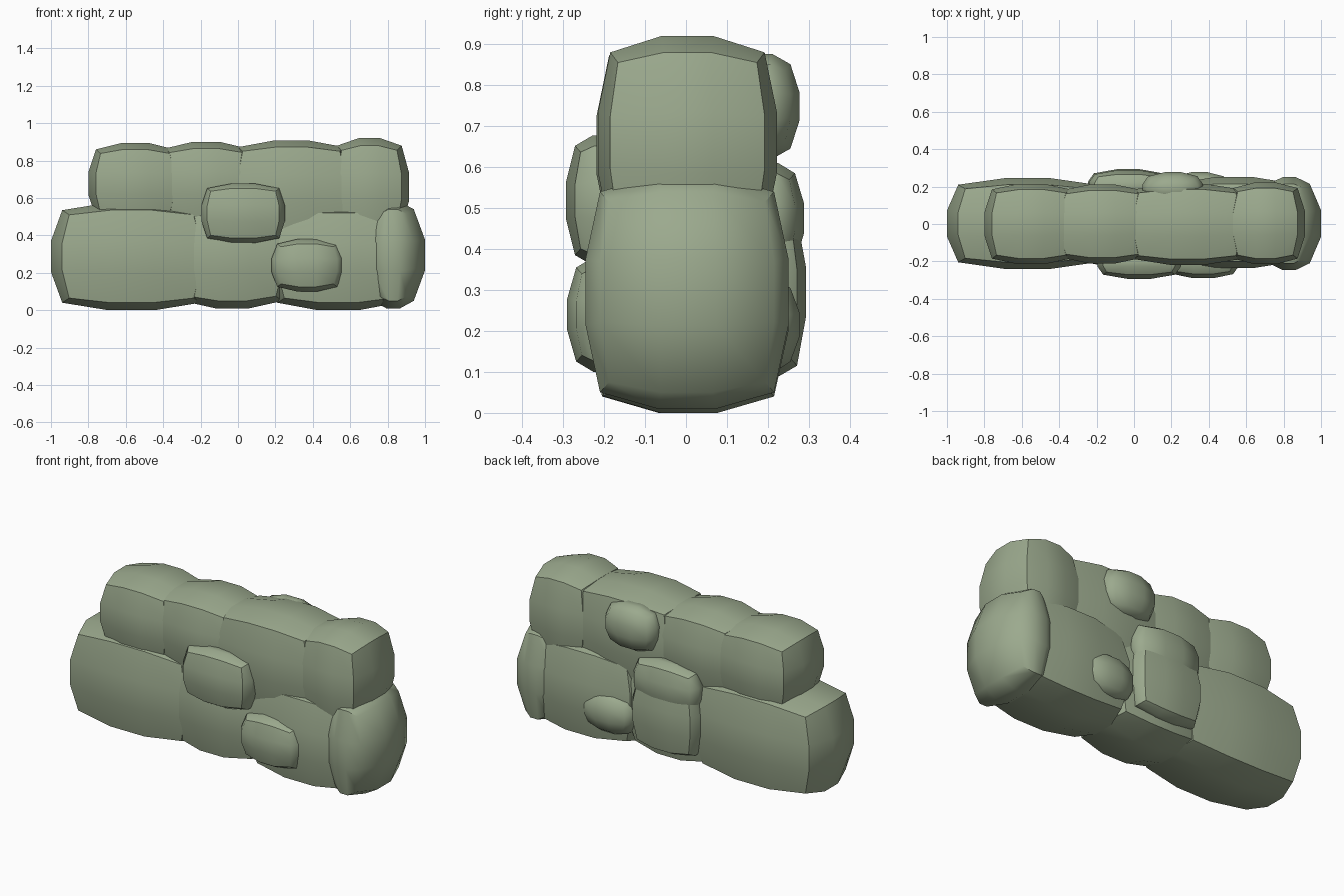
import bpy, bmesh, math

if "Cube" in bpy.data.objects:
    bpy.data.objects.remove(bpy.data.objects["Cube"])


def stone(name, x, y, z, bulge=(0.06, 0.035, 0.04)):
    """Pillow-faced block filling the given (min, max) ranges, 3 segments a side."""
    bm = bmesh.new()
    bmesh.ops.create_cube(bm, size=2)
    bmesh.ops.subdivide_edges(bm, edges=bm.edges[:], cuts=2, use_grid_fill=True)
    half = [(r[1] - r[0]) / 2 for r in (x, y, z)]
    mid = [(r[1] + r[0]) / 2 for r in (x, y, z)]
    for v in bm.verts:
        u = v.co.copy()
        for i in range(3):
            a, b = u[(i + 1) % 3], u[(i + 2) % 3]
            # edges are pulled in, corners a little more
            pull = max(0, math.hypot(a, b) - 0.472) / 0.58
            v.co[i] = mid[i] + u[i] * (half[i] - bulge[i] * pull)
    bmesh.ops.recalc_face_normals(bm, faces=bm.faces[:])
    me = bpy.data.meshes.new(name)
    bm.to_mesh(me)
    bm.free()
    ob = bpy.data.objects.new(name, me)
    ob.data.materials.append(mat)
    bpy.context.collection.objects.link(ob)
    bpy.context.view_layer.objects.active = ob
    ob.select_set(True)
    bpy.ops.object.shade_smooth_by_angle(angle=math.radians(40))
    ob.select_set(False)
    return ob


mat = bpy.data.materials.new("mossy_stone")
mat.diffuse_color = (0.33, 0.40, 0.27, 1)
mat.use_nodes = True
mat.node_tree.nodes["Principled BSDF"].inputs["Base Color"].default_value = mat.diffuse_color

# Lower course
stone("lower_stone_left", (-1.0, -0.14), (-0.24, 0.245), (0.0, 0.575))
stone("lower_stone_middle", (-0.36, 0.30), (-0.232, 0.235), (0.01, 0.56))
stone("lower_stone_right", (0.15, 0.92), (-0.235, 0.25), (0.0, 0.56))
stone("lower_stone_end", (0.66, 1.0), (-0.245, 0.25), (0.01, 0.58))

# Upper course
stone("upper_stone_left", (-0.80, -0.30), (-0.215, 0.215), (0.46, 0.895), (0.04, 0.03, 0.035))
stone("upper_stone_inner_left", (-0.43, 0.09), (-0.21, 0.21), (0.46, 0.90), (0.04, 0.03, 0.035))
stone("upper_stone_inner_right", (-0.04, 0.61), (-0.218, 0.215), (0.40, 0.907), (0.04, 0.03, 0.035))
stone("upper_stone_right", (0.49, 0.915), (-0.215, 0.222), (0.40, 0.92), (0.04, 0.03, 0.04))

# Small facing stones
chip = (0.03, 0.022, 0.025)
stone("front_chip_high", (-0.195, 0.25), (-0.293, -0.12), (0.36, 0.677), chip)
stone("front_chip_low", (0.18, 0.56), (-0.29, -0.12), (0.10, 0.38), chip)
stone("back_chip_top", (0.045, 0.37), (0.10, 0.277), (0.62, 0.876), chip)
stone("back_chip_high", (-0.24, 0.18), (0.12, 0.288), (0.34, 0.61), chip)
stone("back_chip_main", (-0.245, 0.185), (0.12, 0.293), (0.09, 0.50), chip)
stone("back_chip_low", (0.19, 0.51), (0.12, 0.277), (0.10, 0.33), chip)
